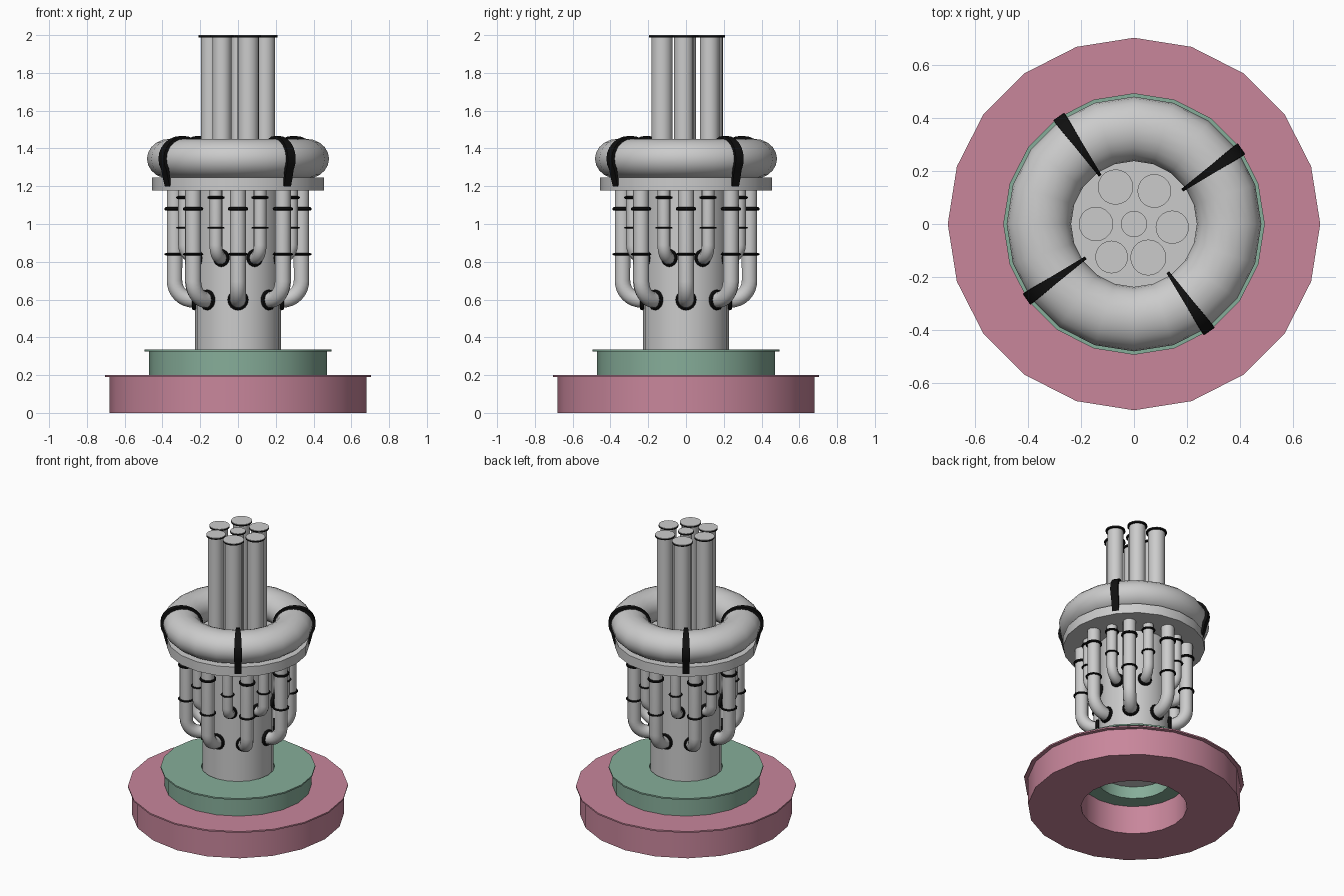
import bpy, bmesh
from math import sin, cos, pi, radians
from mathutils import Vector, Matrix

if "Cube" in bpy.data.objects:
    bpy.data.objects.remove(bpy.data.objects["Cube"])

SIDES = 20


def material(name, color):
    m = bpy.data.materials.new(name)
    m.diffuse_color = (*color, 1)
    m.use_nodes = True
    m.node_tree.nodes["Principled BSDF"].inputs["Base Color"].default_value = m.diffuse_color
    return m


PINK = material("pink", (0.58, 0.24, 0.33))
GREEN = material("green", (0.24, 0.42, 0.32))
BLACK = material("black", (0.005, 0.005, 0.005))


def add(name, mesh, mat=None, loc=(0, 0, 0), turn=0):
    ob = bpy.data.objects.new(name, mesh)
    bpy.context.collection.objects.link(ob)
    ob.location = loc
    ob.rotation_euler.z = turn
    if mat and not mesh.materials:
        mesh.materials.append(mat)
    return ob


def finish(name, bm, angle=35):
    bmesh.ops.recalc_face_normals(bm, faces=bm.faces)
    for f in bm.faces:
        f.smooth = True
    for e in bm.edges:
        e.smooth = len(e.link_faces) == 2 and e.calc_face_angle(0) < radians(angle)
    me = bpy.data.meshes.new(name)
    bm.to_mesh(me)
    bm.free()
    return me


def lathe(name, profile, sides=SIDES, closed=True):
    """Spin an (r, z) profile; closed profiles make rings, open ones get end caps."""
    bm = bmesh.new()
    loops = [[bm.verts.new((r * cos(2 * pi * i / sides), r * sin(2 * pi * i / sides), z))
              for i in range(sides)] for r, z in profile]
    pairs = list(zip(loops, loops[1:])) + ([(loops[-1], loops[0])] if closed else [])
    for a, b in pairs:
        for i in range(sides):
            j = (i + 1) % sides
            bm.faces.new((a[i], a[j], b[j], b[i]))
    if not closed:
        bm.faces.new(loops[0])
        bm.faces.new(loops[-1])
    return finish(name, bm)


def oval(r, z, rr, rz, n):
    return [(r + rr * cos(2 * pi * i / n), z + rz * sin(2 * pi * i / n)) for i in range(n)]


def cylinder(name, r, z0, z1, sides=SIDES):
    return lathe(name, [(r, z0), (r, z1)], sides, closed=False)


def pipe_mesh(name, x, z, bend, r, top):
    """Pipe leaving the core horizontally, bending up to the plate."""
    pts = [(0.2, z)] + [(x - bend + bend * sin(i * pi / 16), z + bend - bend * cos(i * pi / 16))
                        for i in range(9)] + [(x, top)]
    cu = bpy.data.curves.new(name, 'CURVE')
    cu.dimensions = '3D'
    cu.bevel_depth = r
    cu.bevel_resolution = 3
    cu.use_fill_caps = True
    sp = cu.splines.new('POLY')
    sp.points.add(len(pts) - 1)
    for p, (px, pz) in zip(sp.points, pts):
        p.co = (px, 0, pz, 1)
    ob = bpy.data.objects.new(name, cu)
    bpy.context.collection.objects.link(ob)
    me = bpy.data.meshes.new_from_object(
        ob.evaluated_get(bpy.context.evaluated_depsgraph_get()))
    bpy.data.objects.remove(ob)
    for f in me.polygons:
        f.use_smooth = True
    return me


# stepped base: two rings with thin overhanging lips
add("lower_base", lathe("lower_base", [(0.34, 0), (0.68, 0), (0.68, 0.19), (0.705, 0.19),
                                       (0.705, 0.2), (0.34, 0.2)]), PINK)
add("upper_base", lathe("upper_base", [(0.235, 0.2), (0.47, 0.2), (0.47, 0.325), (0.495, 0.325),
                                       (0.495, 0.335), (0.235, 0.335)]), GREEN)

# central column, plate and cushion ring
add("core_column", cylinder("core_column", 0.227, 0.28, 1.2))
add("top_plate", cylinder("top_plate", 0.455, 1.178, 1.245))
add("cushion_ring", lathe("cushion_ring", oval(0.36, 1.345, 0.122, 0.106, 20)))

# straps over the cushion ring, tapering inward
path = [(0.452, 1.205), (0.462, 1.245)]
path += [(0.36 + 0.128 * cos(radians(a)), 1.345 + 0.112 * sin(radians(a)))
         for a in range(-30, 196, 15)]
bm = bmesh.new()
rows = []
for r, z in path:
    d = Vector((r - 0.36, z - 1.345)).normalized() * 0.009
    w = 0.006 + max(0, r - 0.235) * 0.075
    rows.append([bm.verts.new((r + s * d.x, y * w, z + s * d.y))
                 for s, y in ((-1, -1), (-1, 1), (1, 1), (1, -1))])
for a, b in zip(rows, rows[1:]):
    for i in range(4):
        bm.faces.new((a[i], a[i - 1], b[i - 1], b[i]))
bm.faces.new(rows[0])
bm.faces.new(rows[-1])
strap = finish("strap", bm)
for k in range(4):
    add("strap", strap, BLACK, turn=radians(35 + 90 * k))

# cluster of upright tubes with dark rims and caps
tubes = [(0, 0, 0.05), (-0.07, 0.14, 0.067), (0.077, 0.125, 0.064), (-0.144, 0, 0.065),
         (0.145, -0.012, 0.063), (-0.085, -0.125, 0.062), (0.054, -0.127, 0.068)]
for x, y, r in tubes:
    add("upright_tube", cylinder("upright_tube", r - 0.012, 1.2, 1.99), loc=(x, y, 0))
    add("tube_rim", cylinder("tube_rim", r, 1.988, 1.997), BLACK, (x, y, 0))
    add("tube_cap", cylinder("tube_cap", r, 1.997, 2.0), loc=(x, y, 0))


# two staggered rows of elbow pipes with bands and wall collars
def pipe_row(name, x, z, bend, r, bands, offset):
    pipe = pipe_mesh(name, x, z, bend, r, 1.19)
    band_meshes = [(h, lathe(name + "_band", oval(r + 0.003, 0, 0.008, t, 8), 16)) for h, t in bands]
    collar = lathe(name + "_collar", oval(r + 0.003, 0, 0.009, 0.012, 8), 16)
    collar.transform(Matrix.Translation((0.232, 0, z)) @ Matrix.Rotation(pi / 2, 4, 'Y'))
    for k in range(8):
        a = radians(45 * k + offset)
        add(name, pipe, turn=a)
        add(name + "_collar", collar, BLACK, turn=a)
        for h, me in band_meshes:
            add(name + "_band", me, BLACK, (x * cos(a), x * sin(a), h), a)


pipe_row("large_pipe", 0.336, 0.598, 0.1, 0.043, [(1.08, 0.009), (0.84, 0.006)], 0)
pipe_row("small_pipe", 0.305, 0.82, 0.07, 0.035, [(1.14, 0.007), (0.98, 0.004)], 22.5)
